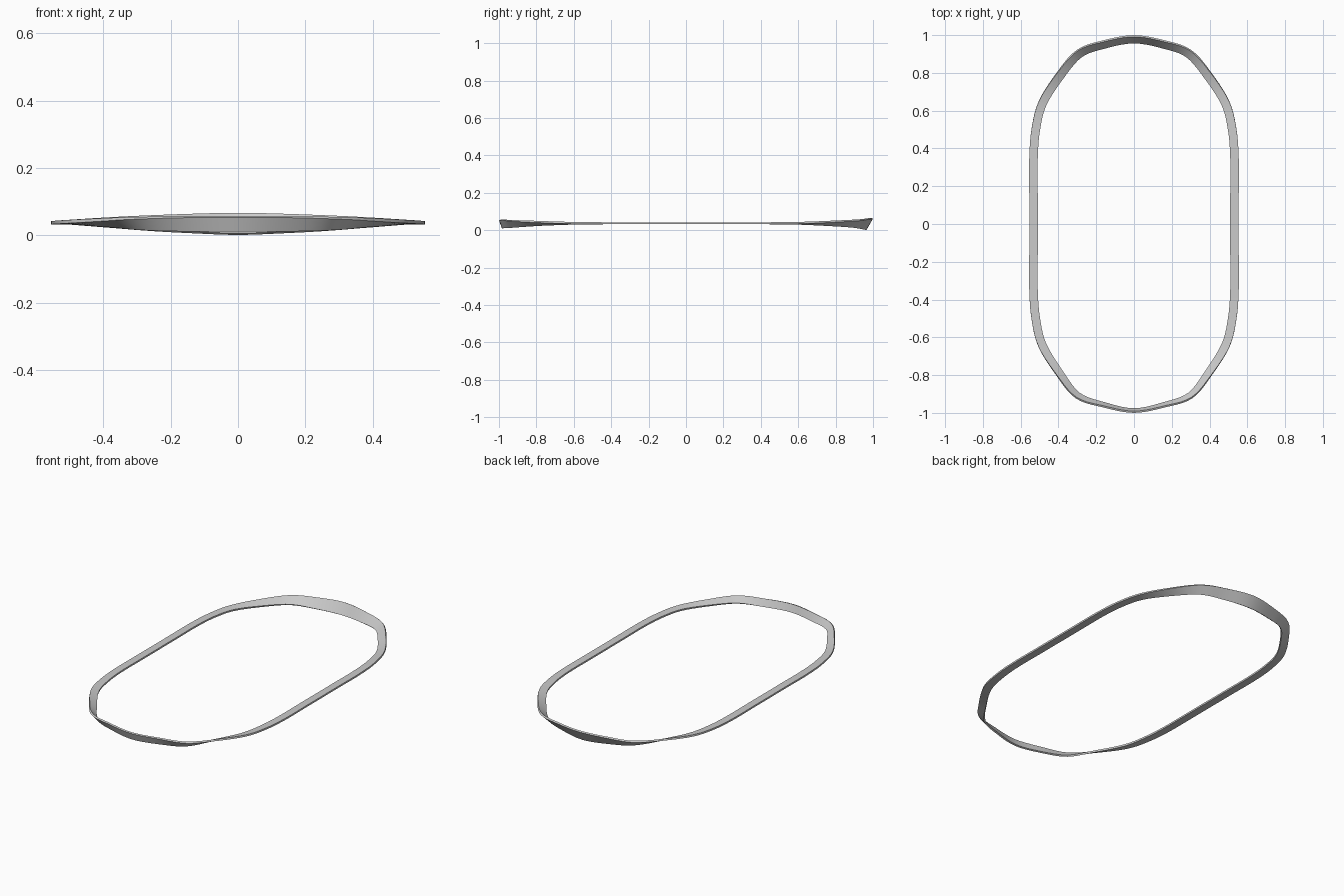
import bpy, bmesh, math
from mathutils import Vector

if "Cube" in bpy.data.objects:
    bpy.data.objects.remove(bpy.data.objects["Cube"])

THICK = 0.010
STEPS = 5

# Half path stations: x, y, centre z, tilt in degrees, strip width
half = [
    (0, .978, .034, 60, .070), (.16, .950, .035, 54, .062),
    (.29, .902, .036, 42, .054), (.392, .785, .037, 26, .048),
    (.484, .640, .0375, 9, .045), (.520, .50, .0375, 2, .045),
    (.532, .35, .0375, 0, .045), (.532, .15, .0375, 0, .045),
    (.532, -.15, .0375, 0, .045), (.532, -.35, .0375, 0, .045),
    (.520, -.50, .0375, 2, .045), (.486, -.640, .0375, 8, .044),
    (.394, -.79, .037, 25, .042), (.298, -.908, .035, 48, .043),
    (.16, -.957, .034, 64, .045), (0, -.9875, .0335, 70, .045),
]
ring = half + [(-s[0],) + s[1:] for s in reversed(half[1:-1])]


def spline(a, b, c, d, t):
    return [0.5 * (2 * q + (r - p) * t + (2 * p - 5 * q + 4 * r - s) * t * t
                   + (3 * q - p - 3 * r + s) * t ** 3)
            for p, q, r, s in zip(a, b, c, d)]


# Smooth closed path through the stations
n = len(ring)
path = [spline(ring[i - 1], ring[i], ring[(i + 1) % n], ring[(i + 2) % n], k / STEPS)
        for i in range(n) for k in range(STEPS)]

# Sweep a thin rectangular section that banks outward and up at both ends
bm = bmesh.new()
m = len(path)
sections = []
for i, (x, y, z, tilt, width) in enumerate(path):
    p, q = path[i - 1], path[(i + 1) % m]
    out = Vector((-(q[1] - p[1]), q[0] - p[0], 0)).normalized()
    a = math.radians(tilt)
    across = out * math.cos(a) + Vector((0, 0, math.sin(a)))
    normal = Vector((0, 0, math.cos(a))) - out * math.sin(a)
    sections.append([bm.verts.new(Vector((x, y, z)) + across * (u * width / 2)
                                  + normal * (v * THICK / 2))
                     for u, v in ((-1, -1), (1, -1), (1, 1), (-1, 1))])
for i in range(m):
    s, t = sections[i], sections[(i + 1) % m]
    for j in range(4):
        k = (j + 1) % 4
        bm.faces.new((s[j], s[k], t[k], t[j]))
bmesh.ops.recalc_face_normals(bm, faces=bm.faces)

mesh = bpy.data.meshes.new("rim_band")
bm.to_mesh(mesh)
bm.free()
band = bpy.data.objects.new("rim_band", mesh)
bpy.context.collection.objects.link(band)
bpy.context.view_layer.objects.active = band
band.select_set(True)
bpy.ops.object.shade_smooth_by_angle(angle=math.radians(40))
